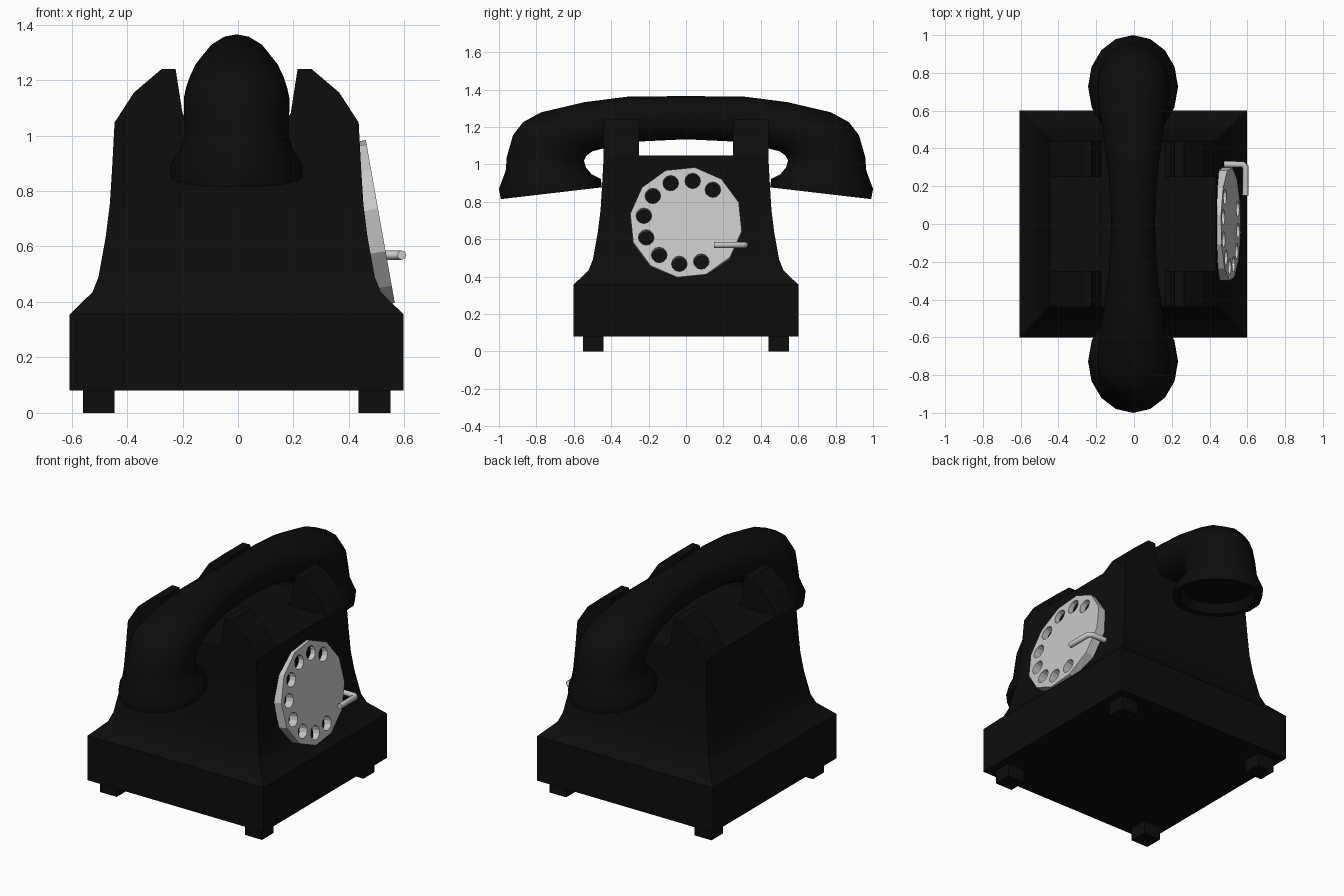
import bpy, bmesh, math
from mathutils import Matrix, Vector

if "Cube" in bpy.data.objects:
    bpy.data.objects.remove(bpy.data.objects["Cube"])


def material(name, v):
    m = bpy.data.materials.new(name)
    m.diffuse_color = (v, v, v, 1)
    m.use_nodes = True
    m.node_tree.nodes["Principled BSDF"].inputs["Base Color"].default_value = m.diffuse_color
    return m


BLACK = material("black", 0.004)
SILVER = material("silver grey", 0.58)
CX = -0.005  # body centre in x


def make(name, bm, mat, angle=30):
    bmesh.ops.recalc_face_normals(bm, faces=bm.faces)
    me = bpy.data.meshes.new(name)
    bm.to_mesh(me)
    bm.free()
    ob = bpy.data.objects.new(name, me)
    bpy.context.collection.objects.link(ob)
    me.materials.append(mat)
    select(ob)
    if angle:
        bpy.ops.object.shade_smooth_by_angle(angle=math.radians(angle))
    return ob


def select(ob):
    bpy.ops.object.select_all(action='DESELECT')
    ob.select_set(True)
    bpy.context.view_layer.objects.active = ob


def loft(rings):
    bm = bmesh.new()
    loops = [[bm.verts.new(p) for p in r] for r in rings]
    n = len(loops[0])
    for a, b in zip(loops, loops[1:]):
        for i in range(n):
            bm.faces.new((a[i], a[(i + 1) % n], b[(i + 1) % n], b[i]))
    bm.faces.new(loops[0])
    bm.faces.new(loops[-1])
    return bm


# body: square sections flaring down to the plinth
profile = [(0.602, 0.08), (0.602, 0.355), (0.52, 0.435), (0.498, 0.49), (0.472, 0.634),
           (0.457, 0.754), (0.449, 0.88), (0.44, 1.047)]
corners = ((-1, -1), (1, -1), (1, 1), (-1, 1))
make("body", loft([[(CX + sx * w, sy * w, z) for sx, sy in corners] for w, z in profile]), BLACK)

# feet and cradle prongs, one per corner
prong = [(0.44, 1.04), (0.44, 1.047), (0.37, 1.155), (0.27, 1.24), (0.22, 1.24),
         (0.195, 1.08), (0.165, 1.04)]
for sx, sy in corners:
    bm = bmesh.new()
    bmesh.ops.create_cube(bm, size=1, matrix=Matrix.Translation((CX + sx * 0.497, sy * 0.495, 0.045))
                          @ Matrix.Diagonal((0.115, 0.11, 0.09, 1)))
    make("foot", bm, BLACK, 0)
    make("cradle_prong", loft([[(CX + sx * x, sy * y, z) for x, z in prong] for y in (0.25, 0.44)]),
         BLACK, 0)

# handset: each ring is outer (y, z), inner (y, z), half width
half = [
    (0, 1.365, 0, 1.134, 0.115),
    (0.31, 1.362, 0.25, 1.122, 0.13),
    (0.54, 1.333, 0.43, 1.087, 0.16),
    (0.775, 1.278, 0.50, 1.07, 0.182),
    (0.872, 1.225, 0.532, 1.047, 0.19),
    (0.925, 1.155, 0.545, 1.02, 0.19),
    (0.958, 1.04, 0.536, 0.985, 0.186),
    (0.964, 0.965, 0.505, 0.947, 0.2),
    (1.0, 0.87, 0.455, 0.922, 0.238),
    (0.99, 0.814, 0.45, 0.877, 0.237),
    (0.955, 0.822, 0.485, 0.875, 0.205),
    (0.93, 0.875, 0.52, 0.92, 0.175),
]


def section(r, s):
    top, low = Vector(r[0:2]), Vector(r[2:4])
    c, h = (top + low) / 2, (top - low) / 2
    pts = []
    for i in range(16):
        a = math.tau * i / 16
        p = c + h * math.cos(a)
        pts.append((CX + r[4] * math.sin(a), s * p.x, p.y))
    return pts


make("handset", loft([section(r, -1) for r in reversed(half[1:])] + [section(r, 1) for r in half]),
     BLACK, 50)

# dial: tilted twelve-sided disc with nine finger holes
t = math.atan2(0.105, 0.59)
frame = Matrix(((0, -math.sin(t), math.cos(t), 0.513), (1, 0, 0, 0),
                (0, math.cos(t), math.sin(t), 0.69), (0, 0, 0, 1)))


def disc(bm, sides, radius, depth, x, y, z, turn=0):
    m = frame @ Matrix.Translation((x, y, z)) @ Matrix.Rotation(turn, 4, 'Z')
    bmesh.ops.create_cone(bm, cap_ends=True, segments=sides, radius1=radius, radius2=radius,
                          depth=depth, matrix=m)


bm = bmesh.new()
disc(bm, 12, 0.302, 0.06, 0, 0, -0.03, math.radians(81))
dial = make("dial", bm, SILVER, 0)
bm = bmesh.new()
for k in range(9):
    a = math.radians(51 + 30 * k)
    disc(bm, 12, 0.042, 0.3, 0.228 * math.cos(a), 0.228 * math.sin(a), 0)
cutter = make("hole_cutter", bm, BLACK, 0)
cutter.hide_render = True
mod = dial.modifiers.new("holes", 'BOOLEAN')
mod.operation = 'DIFFERENCE'
mod.solver = 'EXACT'
mod.object = cutter
select(dial)
bpy.ops.object.modifier_apply(modifier="holes")
bpy.data.objects.remove(cutter)
dial.data.materials.clear()
dial.data.materials.append(SILVER)
dial.data.polygons.foreach_set("material_index", [0] * len(dial.data.polygons))

# finger stop: bent rod
cu = bpy.data.curves.new("finger_stop", 'CURVE')
cu.dimensions = '3D'
cu.bevel_depth = 0.017
cu.bevel_resolution = 2
cu.use_fill_caps = True
path = [(0.46, 0.316, 0.569), (0.575, 0.316, 0.569), (0.59, 0.302, 0.569), (0.59, 0.15, 0.569)]
sp = cu.splines.new('POLY')
sp.points.add(len(path) - 1)
for p, co in zip(sp.points, path):
    p.co = (*co, 1)
stop = bpy.data.objects.new("finger_stop", cu)
bpy.context.collection.objects.link(stop)
cu.materials.append(SILVER)
select(stop)
bpy.ops.object.convert(target='MESH')
bpy.ops.object.shade_smooth_by_angle(angle=math.radians(50))
